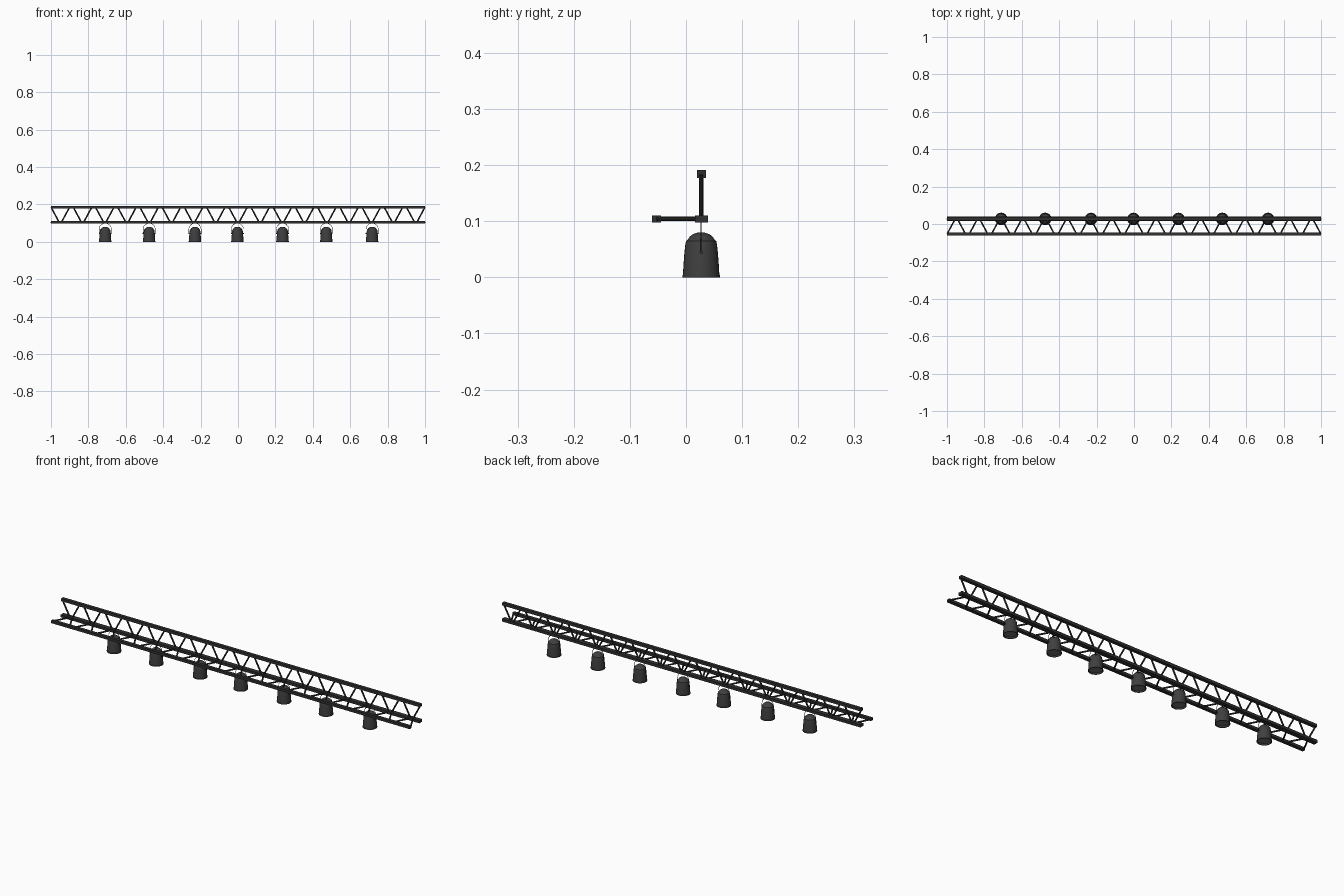
import bpy, math
from mathutils import Vector

if "Cube" in bpy.data.objects:
    bpy.data.objects.remove(bpy.data.objects["Cube"])


def material(name, v):
    m = bpy.data.materials.new(name)
    m.diffuse_color = (v, v, v, 1)
    m.use_nodes = True
    m.node_tree.nodes["Principled BSDF"].inputs["Base Color"].default_value = m.diffuse_color
    return m


BLACK = material("black_paint", 0.03)
GREY = material("housing_grey", 0.05)
GLASS = material("lens_grey", 0.15)


def mesh_object(name, verts, faces, mat):
    me = bpy.data.meshes.new(name)
    me.from_pydata(verts, [], faces)
    me.update()
    ob = bpy.data.objects.new(name, me)
    bpy.context.collection.objects.link(ob)
    me.materials.append(mat)
    return ob


def box(name, centre, size, mat):
    bpy.ops.mesh.primitive_cube_add(size=1, location=centre)
    ob = bpy.context.object
    ob.name, ob.scale = name, size
    ob.data.materials.append(mat)
    return ob


def rod(name, a, b, radius, mat, sides=8):
    a, b = Vector(a), Vector(b)
    bpy.ops.mesh.primitive_cylinder_add(vertices=sides, radius=radius,
                                        depth=(b - a).length, location=(a + b) / 2)
    ob = bpy.context.object
    ob.name = name
    ob.rotation_euler = (b - a).to_track_quat('Z', 'Y').to_euler()
    ob.data.materials.append(mat)
    bpy.ops.object.shade_smooth_by_angle()
    return ob


def lathe(name, profile, x, y, mat, n=32):
    verts, faces = [], []
    for r, z in profile:
        for i in range(n):
            t = 2 * math.pi * i / n
            verts.append((x + r * math.cos(t), y + r * math.sin(t), z))
    for k in range(len(profile) - 1):
        for i in range(n):
            j = (i + 1) % n
            faces.append((k*n + i, k*n + j, (k+1)*n + j, (k+1)*n + i))
    faces.append(tuple((len(profile) - 1) * n + i for i in range(n)))
    ob = mesh_object(name, verts, faces, mat)
    bpy.context.view_layer.objects.active = ob
    bpy.ops.object.select_all(action='DESELECT')
    ob.select_set(True)
    bpy.ops.object.shade_smooth_by_angle(angle=math.radians(35))
    return ob


BACK, FRONT, LOW, HIGH = 0.027, -0.053, 0.104, 0.184

# Three chords
box("top_chord", (0, 0.028, HIGH), (2, 0.016, 0.014), BLACK)
box("lower_back_chord", (0, 0.0275, LOW), (2, 0.023, 0.013), BLACK)
box("lower_front_chord", (0, FRONT, LOW), (2, 0.016, 0.013), BLACK)

# V-shaped webs, vertical and horizontal
for i in range(17):
    x = -0.95 + 0.11875 * i
    for s in (-1, 1):
        rod("vertical_strut", (x + s * 0.006, BACK, LOW), (x + s * 0.049, BACK, HIGH), 0.004, BLACK)
        rod("horizontal_strut", (x + s * 0.006, BACK, LOW), (x + s * 0.049, FRONT, LOW), 0.004, BLACK)

# Hanging lamps: outer shell, rim and hollow inside
SHELL = [(0.029, 0.008), (0.030, 0.0), (0.0335, 0.0), (0.0335, 0.004), (0.0325, 0.0045),
         (0.0315, 0.022), (0.0300, 0.042), (0.0283, 0.058), (0.0268, 0.065),
         (0.0242, 0.0665), (0.0205, 0.0725), (0.0145, 0.077), (0.007, 0.0795), (0.002, 0.080)]
for x in (-0.71, -0.475, -0.23, -0.003, 0.238, 0.472, 0.717):
    lathe("lamp_housing", SHELL, x, BACK, GREY)
    lathe("lamp_lens", [(0.0295, 0.007), (0.001, 0.008)], x, BACK, GLASS)
    # Thin arched yoke with pivot bolts
    cu = bpy.data.curves.new("lamp_yoke", 'CURVE')
    cu.dimensions = '3D'
    cu.bevel_depth = 0.0011
    cu.bevel_resolution = 1
    cu.use_fill_caps = True
    sp = cu.splines.new('POLY')
    path = [(0.0325, 0.045), (0.0325, 0.068)]
    path += [(0.0325 * math.cos(t * math.pi / 10), 0.068 + 0.031 * math.sin(t * math.pi / 10)) for t in range(1, 10)]
    path += [(-0.0325, 0.068), (-0.0325, 0.045)]
    sp.points.add(len(path) - 1)
    for p, (px, pz) in zip(sp.points, path):
        p.co = (x + px, BACK, pz, 1)
    cu.materials.append(BLACK)
    bpy.context.collection.objects.link(bpy.data.objects.new("lamp_yoke", cu))
    for s in (-1, 1):
        rod("pivot_bolt", (x + s * 0.028, BACK, 0.045), (x + s * 0.0345, BACK, 0.045), 0.003, BLACK)
